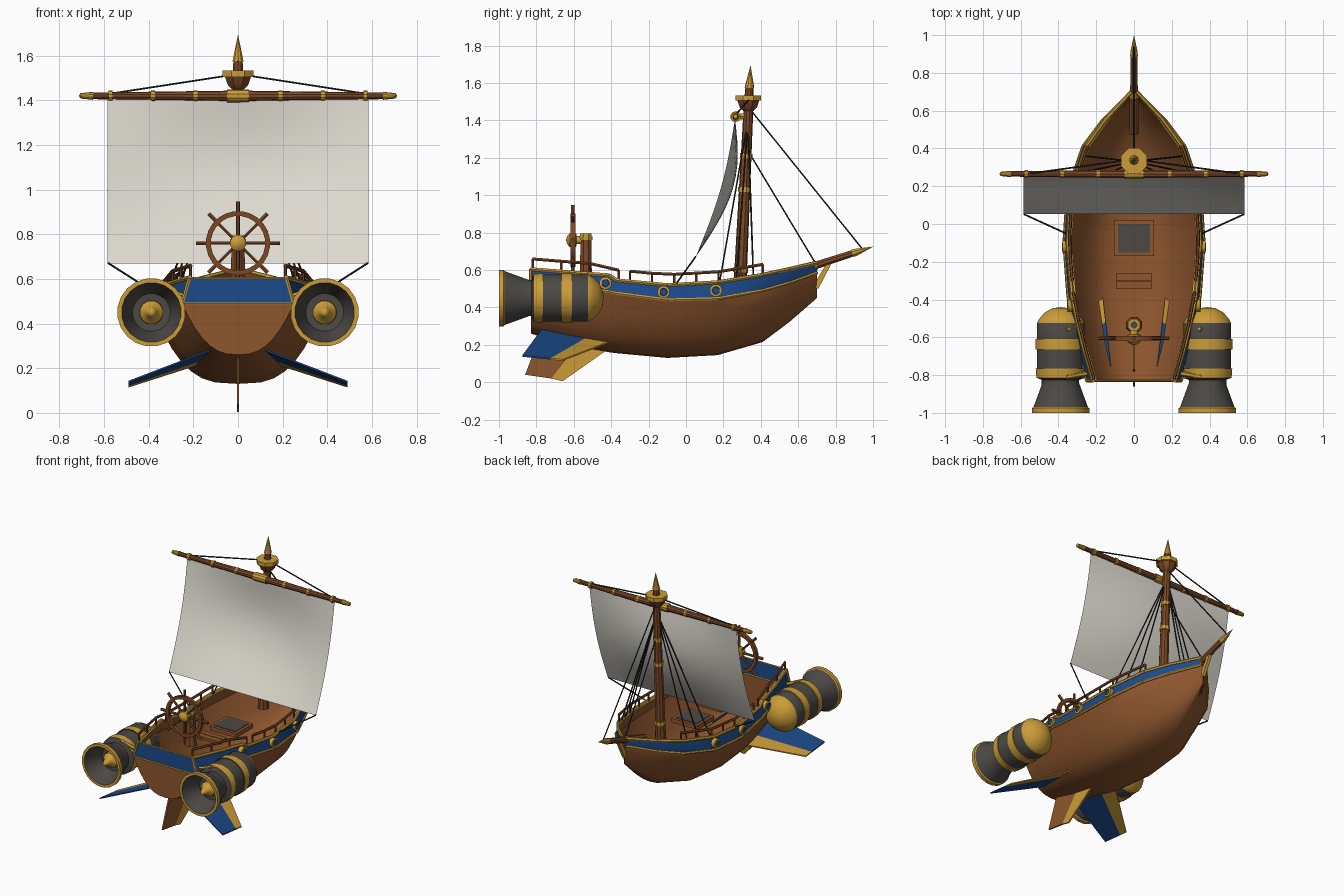
import bpy, bmesh, math
from mathutils import Vector

if "Cube" in bpy.data.objects:
    bpy.data.objects.remove(bpy.data.objects["Cube"], do_unlink=True)

MATS = {}
for mat_name, rgb in {"hull_wood": (.27, .092, .027), "spar_wood": (.2, .066, .02), "gold": (.6, .335, .04),
                      "blue_paint": (.012, .068, .25), "dark_metal": (.072, .066, .06),
                      "sail_cloth": (.73, .7, .63), "rope": (.02, .021, .021)}.items():
    m = bpy.data.materials.new(mat_name)
    m.use_nodes = True
    m.diffuse_color = (*rgb, 1)
    m.node_tree.nodes["Principled BSDF"].inputs["Base Color"].default_value = (*rgb, 1)
    MATS[mat_name] = m
WOOD, SPAR, GOLD, BLUE, DARK, SAIL, ROPE = MATS


def finish(name, bm, mats):
    bmesh.ops.recalc_face_normals(bm, faces=bm.faces)
    me = bpy.data.meshes.new(name)
    bm.to_mesh(me)
    bm.free()
    for k in mats:
        me.materials.append(MATS[k])
    ob = bpy.data.objects.new(name, me)
    bpy.context.collection.objects.link(ob)


def lathe(name, origin, direction, profile, n=12):
    """Revolve (radius, height, material of the segment ending here)."""
    bm = bmesh.new()
    mats = list(dict.fromkeys(p[2] for p in profile))
    q = Vector(direction).to_track_quat('Z', 'Y')
    rings = []
    for r, h, _ in profile:
        count = 1 if r == 0 else n
        rings.append([bm.verts.new(Vector(origin) + q @ Vector((
            r * math.cos(math.tau * (i + .5) / n), r * math.sin(math.tau * (i + .5) / n), h)))
            for i in range(count)])
    for k in range(1, len(rings)):
        a, b = rings[k - 1], rings[k]
        for i in range(n):
            j = (i + 1) % n
            vs = [a[i % len(a)], a[j % len(a)], b[j % len(b)], b[i % len(b)]]
            vs = list(dict.fromkeys(vs))
            if len(vs) > 2:
                bm.faces.new(vs).material_index = mats.index(profile[k][2])
    finish(name, bm, mats)


def rods(name, pairs, r, mat, n=6):
    bm = bmesh.new()
    for a, b in pairs:
        a, b = Vector(a), Vector(b)
        q = (b - a).to_track_quat('Z', 'Y')
        ends = [[bm.verts.new(c + q @ Vector((r * math.cos(math.tau * i / n), r * math.sin(math.tau * i / n), 0)))
                 for i in range(n)] for c in (a, b)]
        for i in range(n):
            j = (i + 1) % n
            bm.faces.new((ends[0][i], ends[0][j], ends[1][j], ends[1][i]))
        bm.faces.new(ends[0])
        bm.faces.new(ends[1])
    finish(name, bm, [mat])


def path(name, points, r, mat):
    rods(name, list(zip(points, points[1:])), r, mat)


def box(name, center, size, mat):
    bm = bmesh.new()
    bmesh.ops.create_cube(bm, size=1)
    for v in bm.verts:
        v.co = Vector(v.co[i] * size[i] + center[i] for i in range(3))
    finish(name, bm, [mat])


def slab(name, polys, offset):
    """Flat coloured polygons thickened along an offset vector."""
    bm = bmesh.new()
    off = Vector(offset) / 2
    for idx, (pts, _) in enumerate(polys):
        a = [bm.verts.new(Vector(p) - off) for p in pts]
        b = [bm.verts.new(Vector(p) + off) for p in pts]
        fs = [bm.faces.new(a), bm.faces.new(b)]
        for i in range(len(a)):
            j = (i + 1) % len(a)
            fs.append(bm.faces.new((a[i], a[j], b[j], b[i])))
        for f in fs:
            f.material_index = idx
    finish(name, bm, [p[1] for p in polys])


# Hull stations: y, keel z, band z, sheer z, half width, section power, top ratio
ST = [(-.83, .26, .49, .605, .25, .4, .87), (-.62, .2, .5, .588, .305, .33, .91),
      (-.41, .16, .485, .572, .345, .3, .94), (-.37, .155, .475, .545, .35, .3, .94),
      (-.1, .13, .44, .52, .37, .33, .95), (.17, .145, .447, .535, .352, .35, .95),
      (.41, .215, .49, .575, .27, .4, .94), (.55, .32, .53, .605, .165, .47, .93),
      (.7, .45, .585, .64, .014, .8, 1)]


def hull_at(y):
    for a, b in zip(ST, ST[1:]):
        if y <= b[0]:
            t = (y - a[0]) / (b[0] - a[0])
            return [p + (q - p) * t for p, q in zip(a, b)]


STEPS = 7


def section(s):
    """Outer skin from keel to sheer, then the inner skin back down."""
    y, k, b, z, w, e, top = s
    pts = [(w * (i / STEPS) ** (2 * e), y, k + (b - k) * (i / STEPS) ** 2) for i in range(STEPS + 1)]
    inside = [(max(p[0] * .97 - .006, 0), y, p[2] + .006) for p in reversed(pts)]
    return pts + [(w * top, y, z), (max(w * top - .022, 0), y, z)] + inside


# Open hull with painted band, gunwale and hollow interior
bm = bmesh.new()
seg_mat = [0] * STEPS + [1, 2] + [0] * (STEPS + 1)
for s in (1, -1):
    rows = [[bm.verts.new((s * x, y, z)) for x, y, z in section(st)] for st in ST]
    for a, b in zip(rows, rows[1:]):
        for i, mi in enumerate(seg_mat):
            bm.faces.new((a[i], a[i + 1], b[i + 1], b[i])).material_index = mi
    for i in range(STEPS + 1):  # transom, half on each side
        a, b = rows[0][i], rows[0][i + 1]
        c, d = [bm.verts.new((0, v.co.y, v.co.z)) for v in (b, a)]
        bm.faces.new((a, b, c, d)).material_index = seg_mat[i]
bmesh.ops.remove_doubles(bm, verts=bm.verts, dist=.0005)
finish("hull", bm, [WOOD, BLUE, GOLD])

# Trim lines, railings and portholes along each side
for s, side in ((1, "left"), (-1, "right")):
    secs = [[(s * p[0], p[1], p[2]) for p in section(st)] for st in ST]
    path(side + "_sheer_trim", [q[STEPS + 1] for q in secs], .011, GOLD)
    path(side + "_band_trim", [q[STEPS] for q in secs], .009, GOLD)
    path(side + "_transom_trim", [secs[0][STEPS], secs[0][STEPS + 1]], .009, GOLD)
    for label, y0, y1, n, h in (("aft", -.82, -.36, 4, .055), ("waist", -.3, .41, 7, .055)):
        tops, posts = [], []
        for i in range(n):
            y = y0 + (y1 - y0) * i / (n - 1)
            h_ = hull_at(y)
            x = s * (h_[4] * h_[6] - .008)
            tops.append((x, y, h_[3] + h))
            posts.append(((x, y, h_[3]), tops[-1]))
        path(f"{side}_{label}_rail", tops, .009, SPAR)
        rods(f"{side}_{label}_rail_posts", posts, .007, SPAR)
    for i, y in enumerate((-.43, -.12, .16)):
        h_ = hull_at(y)
        lathe(f"{side}_porthole_{i}", (s * (h_[4] * .975 - .012), y, (h_[2] + h_[3]) / 2), (s, 0, 0),
              [(.034, 0, GOLD), (.034, .03, GOLD), (.021, .033, GOLD), (.019, .025, BLUE), (0, .025, BLUE)])
for i, r, name in ((STEPS, .006, "transom_band_trim"), (STEPS + 1, .005, "transom_top_trim")):
    x, y, z = section(ST[0])[i]
    rods(name, [((-x, y, z), (x, y, z))], r, GOLD)

# Hatch and steps
box("hatch_frame", (0, -.075, .48), (.21, .19, .03), WOOD)
box("hatch_cover", (0, -.075, .489), (.17, .15, .02), DARK)
for i, y in enumerate((-.28, -.325)):
    box(f"deck_step_{i}", (0, y, .49), (.19, .04, .02), WOOD)

# Steering wheel and its stand
lathe("wheel_stand", (0, -.535, .5), (0, 0, 1), [(0, .03, SPAR), (.045, .03, SPAR), (.034, .08, SPAR),
      (.032, .26, SPAR), (.038, .26, GOLD), (.038, .278, GOLD), (.033, .278, GOLD), (.033, .295, GOLD),
      (.02, .295, GOLD), (0, .295, DARK)], 8)
WC = Vector((0, -.605, .76))
lathe("wheel_rim", WC, (0, -1, 0), [(.122, -.013, SPAR), (.144, -.013, SPAR), (.144, .013, SPAR),
      (.122, .013, SPAR), (.122, -.013, SPAR)], 24)
spokes = [Vector((math.cos(i * math.pi / 4), 0, math.sin(i * math.pi / 4))) for i in range(8)]
rods("wheel_spokes", [(WC, WC + d * .16) for d in spokes], .008, SPAR)
rods("wheel_handles", [(WC + d * .14, WC + d * .187) for d in spokes], .01, SPAR)
lathe("wheel_hub", WC, (0, -1, 0), [(.022, -.045, GOLD), (.022, -.02, GOLD), (.037, -.018, GOLD), (.037, .018, GOLD),
      (.022, .03, GOLD), (0, .037, GOLD)])


# Mast with lookout and spire
def mast_at(z):
    return Vector((0, .29 + (z - .55) * .048, z))


mast_dir = mast_at(1.5) - mast_at(.5)
lathe("mast", mast_at(.48), mast_dir, [(0, 0, SPAR), (.038, 0, SPAR), (.034, .1, SPAR), (.026, 1, SPAR),
      (.022, 1.095, SPAR), (.026, 1.095, GOLD), (.022, 1.115, GOLD), (0, 1.217, GOLD)], 10)
for i, (z, r) in enumerate(((.6, .04), (1.03, .035), (1.21, .033))):
    lathe(f"mast_ring_{i}", mast_at(z), mast_dir, [(r - .008, -.013, GOLD), (r, -.013, GOLD), (r, .013, GOLD),
          (r - .008, .013, GOLD)], 10)
lathe("lookout", mast_at(1.45), (0, 0, 1), [(.03, .0, SPAR), (.05, .02, SPAR), (.063, .055, SPAR), (.074, .055, GOLD),
      (.074, .083, GOLD), (0, .083, GOLD)], 8)

# Yard
YC = Vector((0, .265, 1.42))
half_yard = [(0, .713, GOLD), (.012, .705, GOLD), (.018, .65, GOLD), (.015, .65, SPAR), (.023, .05, SPAR)]
lathe("yard", YC, (1, 0, 0), [(r, -x, m) for r, x, m in half_yard]
      + [(r, x, m) for (r, x, _), m in zip(half_yard[::-1], [SPAR, SPAR, GOLD, GOLD, GOLD])], 10)
for i, x in enumerate((-.57, -.38, -.19, 0, .19, .38, .57)):
    w, r = (.05, .029) if x == 0 else (.009, .023)
    lathe(f"yard_ring_{i}", YC + Vector((x, 0, 0)), (1, 0, 0), [(.01, -w, GOLD), (r, -w, GOLD), (r, w, GOLD),
          (.01, w, GOLD)], 10)
rods("yard_bracket", [(YC, mast_at(1.42))], .018, GOLD)

# Sail bellied towards the bow
bm = bmesh.new()
N = 12
grid = []
for j in range(N + 1):
    t = j / N
    grid.append([bm.verts.new((.585 * u, .262 - .21 * t + math.sin(math.pi * t) * (.03 + .065 * math.cos(u * math.pi / 2)),
                               1.41 - .74 * t)) for u in [2 * i / N - 1 for i in range(N + 1)]])
for a, b in zip(grid, grid[1:]):
    for i in range(N):
        bm.faces.new((a[i], a[i + 1], b[i + 1], b[i]))
finish("sail", bm, [SAIL])

# Rigging
lines = [(mast_at(1.47), (0, .945, .71)), (mast_at(1.25), (0, .69, .64))]
for s in (1, -1):
    lines += [((s * .57, .265, 1.43), mast_at(1.51) + Vector((s * .05, 0, 0))),
              ((s * .583, .052, .672), (s * .36, -.05, .53))]
    for y in (.18, .27, .36):
        h_ = hull_at(y)
        lines.append((mast_at(1.4), (s * (h_[4] * h_[6] - .01), y, h_[3])))
rods("rigging", lines, .0045, ROPE)

# Bowsprit and stem brace
lathe("bowsprit", (0, .48, .555), (0, .52, .17), [(0, 0, SPAR), (.028, 0, SPAR), (.024, .2, SPAR), (.027, .2, GOLD),
      (.026, .23, GOLD), (.022, .23, SPAR), (.019, .43, SPAR), (.022, .43, GOLD), (.02, .455, GOLD), (0, .549, GOLD)], 8)
slab("stem_brace", [([(0, .69, .5), (0, .708, .5), (0, .785, .648), (0, .755, .64), (0, .7, .55)], GOLD)], (.022, 0, 0))

# Thrusters with nozzle, plug and struts; side fins
for s, side in ((1, "left"), (-1, "right")):
    o = (s * .388, -.44, .45)
    lathe(side + "_thruster", o, (0, -1, 0), [
        (0, 0, GOLD), (.045, .006, GOLD), (.085, .028, GOLD), (.114, .06, GOLD), (.128, .085, GOLD),
        (.128, .17, DARK), (.134, .17, GOLD), (.134, .225, GOLD), (.128, .225, DARK), (.128, .325, DARK),
        (.134, .325, GOLD), (.13, .375, GOLD), (.098, .385, DARK), (.098, .4, DARK), (.12, .46, DARK), (.146, .53, DARK),
        (.153, .535, GOLD), (.153, .56, GOLD), (.134, .56, GOLD), (.085, .43, DARK), (0, .42, DARK)], 20)
    lathe(side + "_nozzle_plug", o, (0, -1, 0), [(.055, .42, GOLD), (.053, .46, GOLD), (.03, .48, GOLD),
          (.024, .5, GOLD), (0, .545, GOLD)])
    rods(side + "_thruster_struts", [((s * (hull_at(y)[4] - .02), y, .52), (s * .36, y - .02, .57))
                                     for y in (-.54, -.79)], .013, GOLD)
    rb, rf = Vector((s * .12, -.77, .282)), Vector((s * .165, -.39, .222))
    tb, tf = Vector((s * .49, -.875, .14)), Vector((s * .49, -.66, .118))
    rm, tm = rb.lerp(rf, .66), tb.lerp(tf, .7)
    slab(side + "_fin", [([rb, rm, tm, tb], BLUE), ([rm, rf, tf, tm], GOLD)], (0, 0, .008))

# Keel fin
slab("keel_fin", [([(0, -.77, .28), (0, -.58, .2), (0, -.72, .02), (0, -.86, .04)], WOOD),
                  ([(0, -.58, .2), (0, -.43, .167), (0, -.66, .005), (0, -.72, .02)], GOLD)], (.011, 0, 0))

# Smooth shading with sharp edges kept
bpy.ops.object.select_all(action='DESELECT')
for ob in bpy.context.scene.objects:
    if ob.type == 'MESH':
        ob.select_set(True)
        bpy.context.view_layer.objects.active = ob
bpy.ops.object.shade_smooth_by_angle(angle=math.radians(32))
